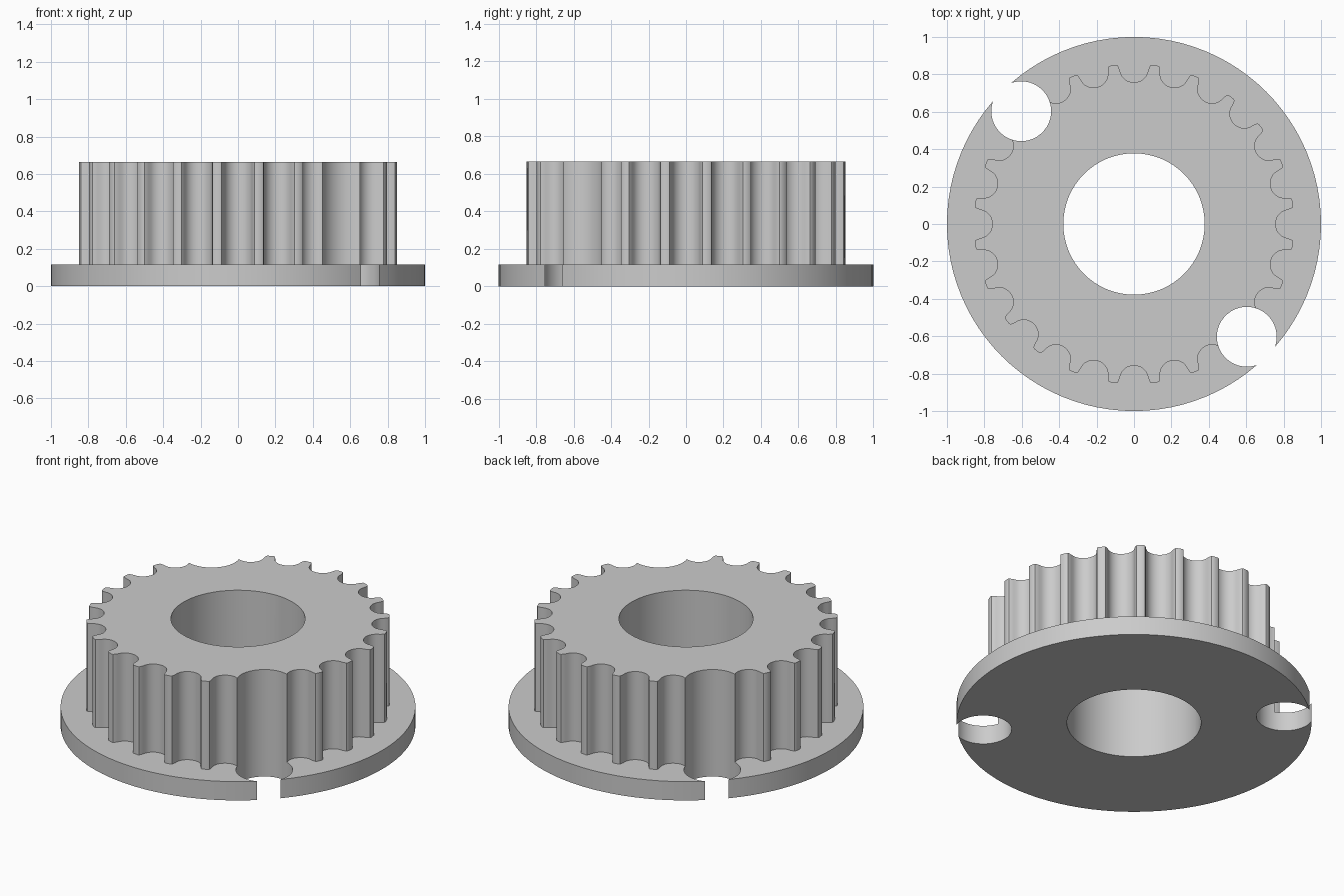
import bpy, bmesh, math

cube = bpy.data.objects.get("Cube")
if cube:
    bpy.data.objects.remove(cube)

TEETH = 24
FLANGE_TOP, TOP = 0.117, 0.665

metal = bpy.data.materials.new("plain grey")
metal.use_nodes = True
metal.diffuse_color = (0.6, 0.6, 0.6, 1)
metal.node_tree.nodes["Principled BSDF"].inputs["Base Color"].default_value = (0.6, 0.6, 0.6, 1)


def prism(name, outline, z0, z1):
    """Extrude a closed flat outline from z0 up to z1."""
    bm = bmesh.new()
    face = bm.faces.new([bm.verts.new((x, y, z0)) for x, y in outline])
    new = bmesh.ops.extrude_face_region(bm, geom=[face])["geom"]
    bmesh.ops.translate(bm, vec=(0, 0, z1 - z0),
                        verts=[v for v in new if isinstance(v, bmesh.types.BMVert)])
    bmesh.ops.recalc_face_normals(bm, faces=bm.faces)
    mesh = bpy.data.meshes.new(name)
    bm.to_mesh(mesh)
    bm.free()
    mesh.materials.append(metal)
    obj = bpy.data.objects.new(name, mesh)
    bpy.context.collection.objects.link(obj)
    return obj


def circle(radius, n, cx=0, cy=0):
    return [(cx + radius * math.cos(math.tau * i / n),
             cy + radius * math.sin(math.tau * i / n)) for i in range(n)]


def combine(body, tool, operation):
    """Apply a boolean to the body and drop the tool."""
    mod = body.modifiers.new(operation.lower(), "BOOLEAN")
    mod.operation, mod.object, mod.solver = operation, tool, "EXACT"
    bpy.ops.object.select_all(action="DESELECT")
    bpy.context.view_layer.objects.active = body
    body.select_set(True)
    bpy.ops.object.modifier_apply(modifier=mod.name)
    bpy.data.objects.remove(tool)


# One belt groove: (sideways, radial) points with a round floor and rounded tips
groove = [(-0.095, 0.85), (-0.087, 0.847), (-0.082, 0.838)]
for i in range(13):
    a = math.radians(-84 + 14 * i)
    groove.append((0.076 * math.sin(a), 0.829 - 0.072 * math.cos(a)))
groove += [(-s, r) for s, r in reversed(groove[:3])]

# Toothed outline: the groove repeated around the axis
outline = []
for k in range(TEETH):
    a = math.tau * k / TEETH
    outline += [(r * math.cos(a) - s * math.sin(a), r * math.sin(a) + s * math.cos(a))
                for s, r in groove]

# Flange and toothed drum in one solid
pulley = prism("toothed_pulley", circle(1, 96), 0, FLANGE_TOP)
combine(pulley, prism("drum", outline, FLANGE_TOP / 2, TOP), "UNION")

# Shaft bore and the two opposite round notches
combine(pulley, prism("bore_cutter", circle(0.378, 64), -0.1, 1), "DIFFERENCE")
for side in (-1, 1):
    notch = circle(0.16, 48, side * 0.603, -side * 0.603)
    combine(pulley, prism("notch_cutter", notch, -0.1, 1), "DIFFERENCE")

bpy.ops.object.shade_smooth_by_angle(angle=math.radians(30))
